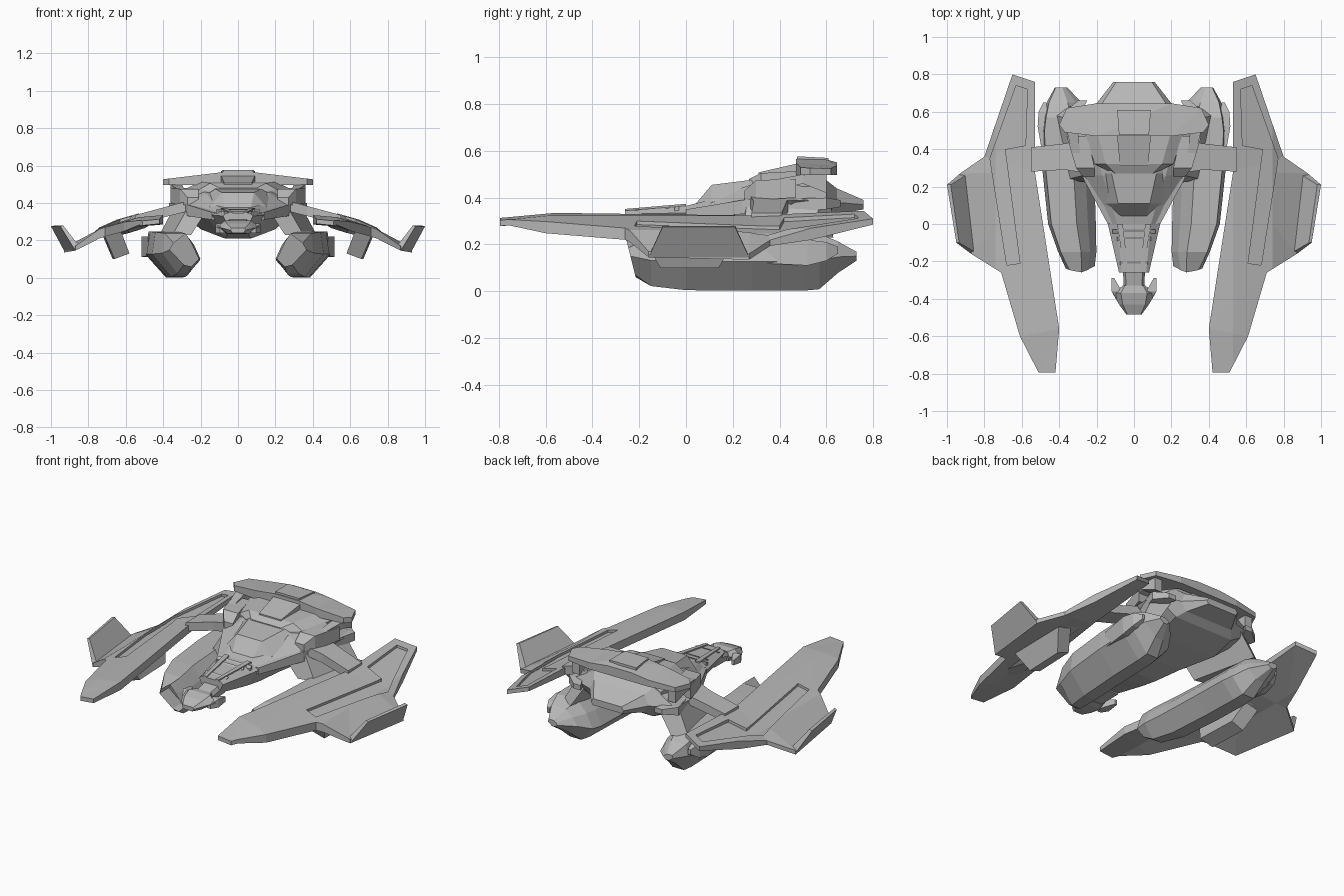
import bpy, bmesh

cube = bpy.data.objects.get("Cube")
if cube:
    bpy.data.objects.remove(cube, do_unlink=True)

grey = bpy.data.materials.new("hull_grey")
grey.use_nodes = True
COLOUR = (0.48, 0.48, 0.48, 1)
grey.diffuse_color = COLOUR
grey.node_tree.nodes["Principled BSDF"].inputs["Base Color"].default_value = COLOUR


def finish(name, bm, mirror=False):
    bmesh.ops.recalc_face_normals(bm, faces=bm.faces)
    me = bpy.data.meshes.new(name)
    bm.to_mesh(me)
    bm.free()
    me.materials.append(grey)
    ob = bpy.data.objects.new(name, me)
    bpy.context.collection.objects.link(ob)
    if mirror:
        ob.modifiers.new("Mirror", 'MIRROR')
    return ob


def loft(name, rings, mirror=False, intake=0):
    """Skin matching rings of points; intake sinks the first cap."""
    bm = bmesh.new()
    vs = [[bm.verts.new(p) for p in r] for r in rings]
    n = len(vs[0])
    for a, b in zip(vs, vs[1:]):
        for i in range(n):
            bm.faces.new((a[i], a[(i + 1) % n], b[(i + 1) % n], b[i]))
    cap = bm.faces.new(vs[0][::-1])
    bm.faces.new(vs[-1])
    if intake:
        bmesh.ops.inset_region(bm, faces=[cap], thickness=0.018)
        bmesh.ops.translate(bm, verts=cap.verts, vec=(0, intake, 0))
    return finish(name, bm, mirror)


def hexes(sections):
    """Symmetric cross-sections: y, top half-width, z, mid half-width, z, bottom half-width, z."""
    return [[(-t, y, tz), (t, y, tz), (m, y, mz), (b, y, bz), (-b, y, bz), (-m, y, mz)]
            for y, t, tz, m, mz, b, bz in sections]


def quad_y(y, x0, x1, z0, z1):
    return [(x0, y, z0), (x1, y, z0), (x1, y, z1), (x0, y, z1)]


def sheet(name, outline, top, bottom, cuts=(), mirror=False):
    """Plan outline turned into a bent slab between two height functions."""
    bm = bmesh.new()
    f = bm.faces.new([bm.verts.new((x, y, 0)) for x, y in outline])
    bmesh.ops.triangulate(bm, faces=[f])
    for c in cuts:
        bmesh.ops.bisect_plane(bm, geom=bm.verts[:] + bm.edges[:] + bm.faces[:],
                               plane_co=(c, 0, 0), plane_no=(1, 0, 0))
    low = bm.verts[:]
    new = bmesh.ops.extrude_face_region(bm, geom=bm.faces[:], use_keep_orig=True)["geom"]
    high = [g for g in new if isinstance(g, bmesh.types.BMVert)]
    for v in low:
        v.co.z = bottom(v.co.x, v.co.y)
    for v in high:
        v.co.z = top(v.co.x, v.co.y)
    return finish(name, bm, mirror)


# Wings: drooping slabs with a sunken angled channel on top
def wing_top(x, y):
    z = 0.335 - 0.1 * max(0, x - 0.42) - 0.2 * max(0, x - 0.53) - 0.4 * max(0, x - 0.74)
    return max(z, 0.16) - 0.1 * max(0, -y - 0.58) + 0.05 * max(0, y - 0.36)


def wing_low(x, y):
    return wing_top(x, y) - (0.025 if abs(y) > 0.7 or x > 0.8 else 0.05)


wing = sheet("wing", [(.53, .76), (.65, .80), (.80, .36), (.93, .27), (.87, -.16), (.71, -.26),
                      (.61, -.60), (.51, -.795), (.42, -.795), (.40, -.56), (.53, .28)],
             wing_top, wing_low, (.53, .74))
channel = sheet("channel_cutter", [(.57, .72), (.63, .74), (.77, .35), (.68, -.22),
                                   (.61, -.21), (.69, .40), (.58, .42)],
                lambda x, y: wing_top(x, y) + .05, lambda x, y: wing_top(x, y) - .015, (.74,))
channel.hide_render = True
cut = wing.modifiers.new("Channel", 'BOOLEAN')
cut.operation, cut.object, cut.solver = 'DIFFERENCE', channel, 'EXACT'
bpy.context.view_layer.objects.active = wing
bpy.ops.object.modifier_apply(modifier="Channel")
bpy.data.objects.remove(channel, do_unlink=True)
wing.modifiers.new("Mirror", 'MIRROR')

# Upturned winglets and the pods slung below the wings
loft("winglet", [[(.93, .27, .145), (.87, -.16, .145), (.85, -.15, .17), (.90, .26, .17)],
                 [(1, .21, .275), (.95, -.10, .275), (.935, -.10, .28), (.98, .21, .28)]], True)
loft("wing_pod", [[(.63, -.19, .26), (.72, -.19, .24), (.73, .22, .24), (.64, .22, .26)],
                  [(.58, -.12, .13), (.66, -.11, .10), (.67, .14, .10), (.59, .14, .13)]], True)
loft("wing_keel", [[(.44, -.55, .30), (.60, -.50, .27), (.70, .30, .24), (.55, .32, .29)],
                   [(.50, -.30, .265), (.58, -.25, .24), (.66, .15, .22), (.58, .18, .25)]], True)

# Arms joining the wings to the hull
sheet("wing_arm", [(.24, .27), (.37, .29), (.55, .28), (.55, .41), (.37, .43), (.24, .45)],
      lambda x, y: .335 + .27 * (.55 - x), lambda x, y: .285 + .25 * (.55 - x), mirror=True)

# Main hull
loft("hull", hexes([(-.26, .065, .345, .08, .33, .05, .27), (0, .09, .365, .14, .335, .06, .22),
                    (.10, .12, .39, .19, .35, .07, .21), (.26, .17, .45, .27, .39, .11, .225),
                    (.45, .22, .485, .35, .39, .20, .26), (.60, .20, .475, .35, .385, .20, .30),
                    (.645, .17, .44, .20, .38, .16, .33), (.76, .095, .39, .11, .37, .10, .35)]))
loft("canopy", hexes([(.03, .065, .36, .08, .35, .08, .33), (.11, .085, .455, .15, .38, .15, .34),
                      (.27, .12, .475, .20, .42, .20, .38), (.40, .12, .49, .22, .44, .22, .40)]))
loft("spine_frame", hexes([(.27, .10, .48, .11, .46, .11, .42), (.32, .15, .505, .21, .47, .21, .42),
                           (.50, .20, .515, .27, .48, .27, .42), (.60, .18, .49, .25, .46, .25, .42)]))
loft("spine_block", [quad_y(.31, -.075, .075, .45, .508), quad_y(.47, -.09, .09, .45, .545),
                     quad_y(.60, -.08, .08, .45, .54)])

# Rear crossbar with its raised centre plate
def bar_top(x, y):
    return .565 - .12 * max(0, abs(x) - .08) - .3 * max(0, y - .60)


sheet("rear_crossbar", [(-.40, .53), (-.37, .49), (-.2, .47), (.2, .47), (.37, .49), (.40, .53),
                        (.36, .62), (.2, .645), (-.2, .645), (-.36, .62)],
      bar_top, lambda x, y: .497, (-.2, -.08, .08, .2))
loft("crossbar_plate", [quad_y(.475, -.08, .08, .54, .577), quad_y(.61, -.09, .09, .54, .57)])

# Shoulder blocks, crossbar props and hull side plates
loft("shoulder_block", [quad_y(.25, .21, .27, .39, .43), quad_y(.30, .21, .31, .39, .475),
                        quad_y(.47, .25, .36, .40, .48)], True)
loft("crossbar_prop", [quad_y(.34, .285, .32, .42, .47), quad_y(.50, .30, .36, .46, .50),
                       quad_y(.60, .30, .35, .42, .50)], True)
loft("hull_side_plate", [quad_y(.0, .11, .14, .31, .35), quad_y(.24, .22, .27, .33, .39),
                         quad_y(.60, .28, .37, .35, .40), quad_y(.66, .25, .30, .36, .39)], True)

# Neck, its collar ridges and the head
loft("neck", hexes([(-.36, .04, .29, .055, .27, .04, .24), (-.20, .05, .325, .06, .30, .05, .25)]))
for y, w, z in ((-.22, .075, .354), (-.09, .09, .364), (-.05, .115, .368)):
    loft("collar_ridge", [quad_y(y, -w, w, .33, z - .01), quad_y(y + .02, -w, w, .33, z)])
loft("neck_rail", [quad_y(-.26, .03, .05, .32, .352), quad_y(.0, .06, .09, .34, .374)], True)
loft("head", hexes([(-.485, .035, .265, .04, .255, .03, .24), (-.43, .06, .29, .08, .265, .05, .235),
                    (-.37, .07, .305, .115, .27, .06, .235), (-.33, .05, .30, .06, .27, .05, .24)]))
loft("head_cheek", [quad_y(-.40, .07, .095, .24, .27), quad_y(-.36, .065, .12, .24, .29),
                    quad_y(-.29, .105, .12, .25, .28)], True)

# Engine nacelles: slanted seven-sided lofts behind a tilted, sunken intake
PROFILE = [(-.16, -.035), (-.07, -.125), (.02, -.125), (.14, 0), (.12, .12), (-.04, .12), (-.11, .05)]
MOUTH = [(.21, .10), (.25, .06), (.29, .07), (.365, .15), (.345, .185), (.28, .235), (.25, .185)]
STATIONS = [(-.15, .31, .132, .68, .88), (0, .34, .127, .85, .98), (.28, .36, .127, .92, 1),
            (.50, .367, .127, .93, 1), (.57, .368, .13, .85, .97), (.65, .38, .147, .62, .55),
            (.73, .392, .15, .22, .15)]
loft("engine", [[(x, -.215 - .25 * (z - .06), z) for x, z in MOUTH]] +
     [[(cx + px * sx, y, cz + pz * sz) for px, pz in PROFILE]
      for y, cx, cz, sx, sz in STATIONS], True, intake=.09)
loft("engine_fin", [quad_y(.32, .42, .48, .12, .22), quad_y(.52, .44, .515, .11, .22),
                    quad_y(.60, .46, .51, .13, .21), quad_y(.65, .47, .485, .16, .19)], True)

# Pylons tying the engines to the hull
loft("engine_pylon", [[(.25, .22, .23), (.35, .24, .23), (.42, .58, .23), (.34, .63, .23)],
                      [(.18, .20, .34), (.27, .26, .37), (.34, .56, .38), (.24, .62, .38)]], True)
